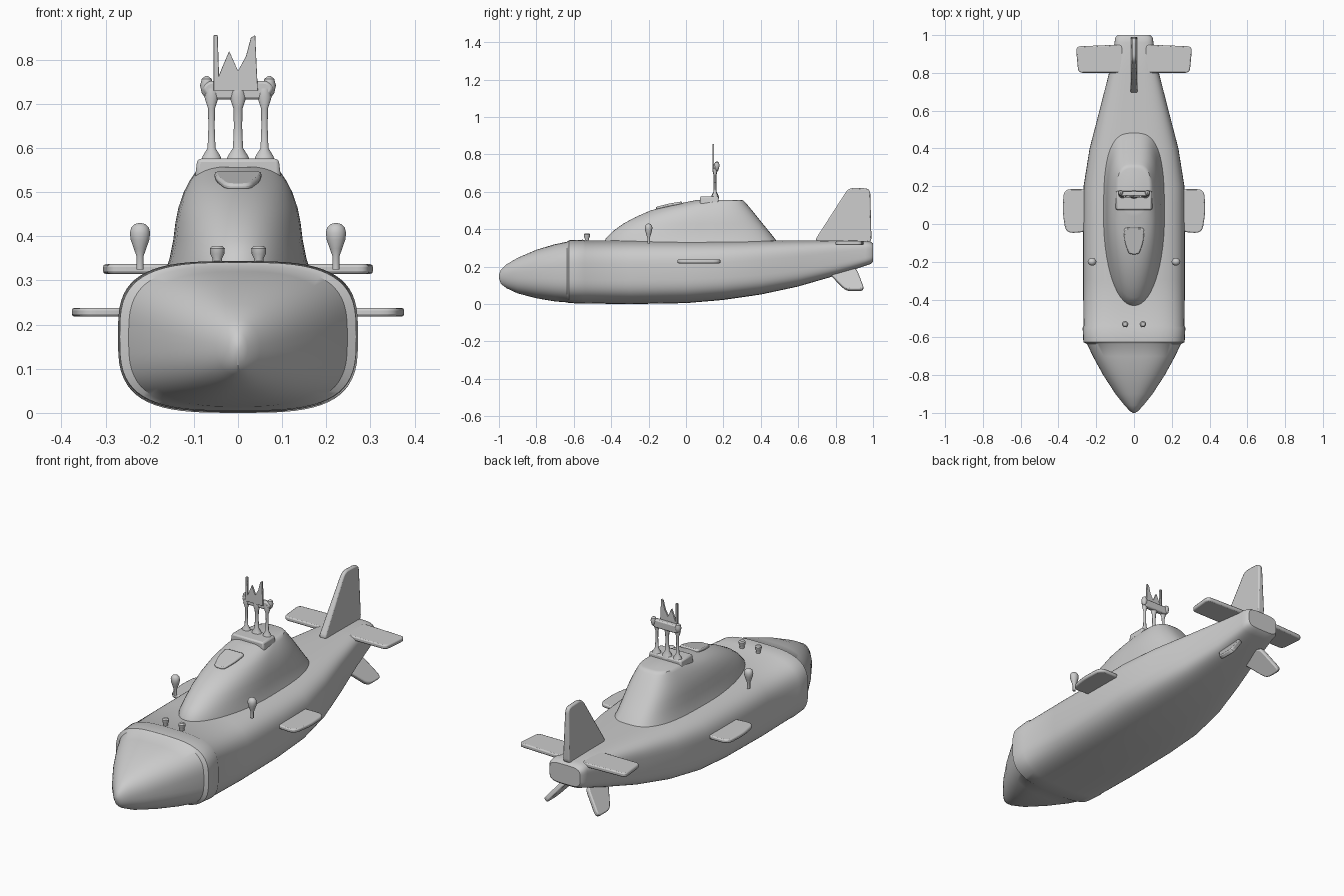
import bpy, bmesh, math
from mathutils import Vector

if "Cube" in bpy.data.objects:
    bpy.data.objects.remove(bpy.data.objects["Cube"])


def finish(name, bm, mirror=False, bevel=0, angle=35):
    bmesh.ops.recalc_face_normals(bm, faces=bm.faces)
    mesh = bpy.data.meshes.new(name)
    bm.to_mesh(mesh)
    bm.free()
    ob = bpy.data.objects.new(name, mesh)
    bpy.context.collection.objects.link(ob)
    if bevel:
        m = ob.modifiers.new("bevel", 'BEVEL')
        m.width, m.segments, m.limit_method = bevel, 2, 'ANGLE'
        m.angle_limit = math.radians(50)
    if mirror:
        ob.modifiers.new("mirror", 'MIRROR')
    bpy.ops.object.select_all(action='DESELECT')
    ob.select_set(True)
    bpy.context.view_layer.objects.active = ob
    bpy.ops.object.shade_smooth_by_angle(angle=math.radians(angle))
    return ob


def loft(name, rings, mirror=False, bevel=0, angle=35):
    bm = bmesh.new()
    vs = [[bm.verts.new(p) for p in r] for r in rings]
    n = len(vs[0])
    for a, b in zip(vs, vs[1:]):
        for i in range(n):
            bm.faces.new((a[i], a[(i + 1) % n], b[(i + 1) % n], b[i]))
    bm.faces.new(vs[0])
    bm.faces.new(vs[-1])
    return finish(name, bm, mirror, bevel, angle)


def spow(v, e):
    return math.copysign(abs(v) ** e, v)


def rounded(pts, r, steps=4):
    """Round each corner of a closed polygon."""
    out = []
    for i, p in enumerate(pts):
        p, a, b = Vector(p), Vector(pts[i - 1]), Vector(pts[(i + 1) % len(pts)])
        s = p + (a - p).normalized() * min(r, (a - p).length * .45)
        e = p + (b - p).normalized() * min(r, (b - p).length * .45)
        for k in range(steps + 1):
            t = k / steps
            out.append(s * (1 - t) ** 2 + p * 2 * t * (1 - t) + e * t * t)
    return out


def plate(name, pts, thick, r=0, mirror=False, bevel=0.006):
    """Flat panel of 3D points, thickened both ways along its normal."""
    pts = rounded(pts, r) if r else [Vector(p) for p in pts]
    n = Vector((0, 0, 0))
    for a, b in zip(pts, pts[1:] + pts[:1]):
        n += a.cross(b)
    n = n.normalized() * thick / 2
    return loft(name, [[p - n for p in pts], [p + n for p in pts]], mirror, bevel)


def turned(name, x, y, profile, mirror=False, n=14, ysc=1):
    """Upright turned part: profile of (radius, z)."""
    ang = [2 * math.pi * i / n for i in range(n)]
    return loft(name, [[(x + r * math.cos(a), y + ysc * r * math.sin(a), z) for a in ang]
                       for r, z in profile], mirror)


# Hull: y, half width, bottom z, top z, squareness
HULL = [(-1, .006, .140, .158, 2), (-.99, .022, .108, .182, 2), (-.96, .05, .085, .212, 2.1),
        (-.9, .098, .057, .247, 2.3), (-.8, .163, .031, .290, 2.6), (-.7, .218, .014, .320, 2.9),
        (-.636, .248, .009, .333, 3.1), (-.626, .268, .005, .341, 3.2), (-.55, .272, .003, .344, 3.3),
        (-.54, .267, .003, .340, 3.3), (-.3, .27, 0, .340, 3.3), (0, .27, .005, .340, 3.3),
        (.2, .267, .022, .340, 3.4), (.4, .235, .051, .340, 3.6), (.6, .183, .094, .340, 3.8),
        (.8, .132, .152, .340, 4), (.96, .103, .205, .338, 4), (.985, .1, .213, .334, 4),
        (1, .088, .225, .325, 4)]
rings = []
for y, w, lo, hi, e in HULL:
    c, h = (lo + hi) / 2, (hi - lo) / 2
    rings.append([(w * spow(math.cos(a), 2 / e), y, c + h * spow(math.sin(a), 2 / e))
                  for a in (2 * math.pi * i / 64 for i in range(64))])
loft("hull", rings)

# Sail: z, front y, back y, half width
SAIL = [(.325, -.435, .492, .163), (.35, -.43, .475, .155), (.39, -.39, .443, .147),
        (.43, -.335, .41, .142), (.465, -.27, .382, .135), (.5, -.19, .354, .123),
        (.525, -.1, .333, .11), (.543, -.01, .318, .098), (.553, .04, .308, .09),
        (.557, .06, .295, .08)]
rings = []
for z, f, b, w in SAIL:
    c, h = f + (b - f) * .52, (b - f)
    ring = []
    for i in range(56):
        a = 2 * math.pi * i / 56
        s, e = math.sin(a), 3.0 if math.sin(a) > 0 else 2.1
        ring.append((w * spow(math.cos(a), 2 / e), c + h * (.48 if s > 0 else .52) * spow(s, 2 / e), z))
    rings.append(ring)
loft("sail", rings)

# Bridge block on the sail, and the sloping hatch ahead of it
loft("bridge_block", [[(x * w, y, z) for x, y in ((-1, .075), (1, .075), (1, .175), (-1, .175))]
                      for w, z in ((.098, .53), (.092, .576))], bevel=.008)
plate("sail_hatch", [(-.055, -.02, .541), (-.05, -.09, .529), (-.028, -.16, .511),
                     (.028, -.16, .511), (.05, -.09, .529), (.055, -.02, .541)], .016, r=.02)

# Masts with flared feet and heads
flare = [(.026, .565), (.02, .582), (.009, .60), (.007, .65), (.008, .69), (.016, .715), (.012, .735)]
turned("side_mast", .06, .155, flare, mirror=True, ysc=.8)
turned("centre_mast", 0, .155, [(r * 1.05 + .002, z) for r, z in flare], ysc=.8)
turned("mast_knob", .071, .165, [(.004, .715), (.011, .724), (.015, .742), (.011, .757), (.003, .763)],
       mirror=True)
plate("mast_crossbar", [(x, .16, z) for x, z in
      ((-.083, .735), (-.065, .71), (.065, .71), (.083, .735), (.068, .752), (-.068, .752))], .026, r=.012)
plate("periscope_spikes", [(x, .146, z) for x, z in
      ((-.055, .73), (.045, .73), (.042, .79), (.039, .856), (.029, .85), (.018, .808), (0, .775),
       (-.02, .82), (-.035, .785), (-.043, .765), (-.046, .856), (-.055, .856))], .01, bevel=.001)

# Side fins, tail planes and rudder
plate("side_fin", [(.24, -.04, .228), (.36, -.05, .228), (.378, .06, .228), (.372, .185, .228),
                   (.24, .185, .228)], .02, r=.04, mirror=True)
plate("tail_plane", [(.06, .80, .326), (.295, .80, .326), (.308, .94, .326), (.06, .95, .326)],
      .022, r=.025, mirror=True)
rudder = rounded([(.685, .335), (.87, .622), (.985, .618), (.992, .325)], .03)
loft("rudder", [[(s * (.019 - .03 * max(0, z - .34)), y, z) for y, z in rudder] for s in (-1, 1)],
     bevel=.006)

# Splayed lower fins
plate("lower_fin", [(.06, .74, .19), (.155, .855, .074), (.155, .955, .074), (.06, .91, .19)],
      .024, r=.03, mirror=True)

# Deck fittings: teardrop lamps and bow knobs
turned("deck_lamp", .222, -.2, [(.008, .325), (.008, .355), (.014, .372), (.021, .392), (.023, .408),
                               (.02, .42), (.012, .428), (.003, .43)], mirror=True, ysc=.9)
turned("bow_knob", .047, -.53, [(.012, .33), (.011, .35), (.016, .36), (.017, .372), (.011, .378)],
       mirror=True)
